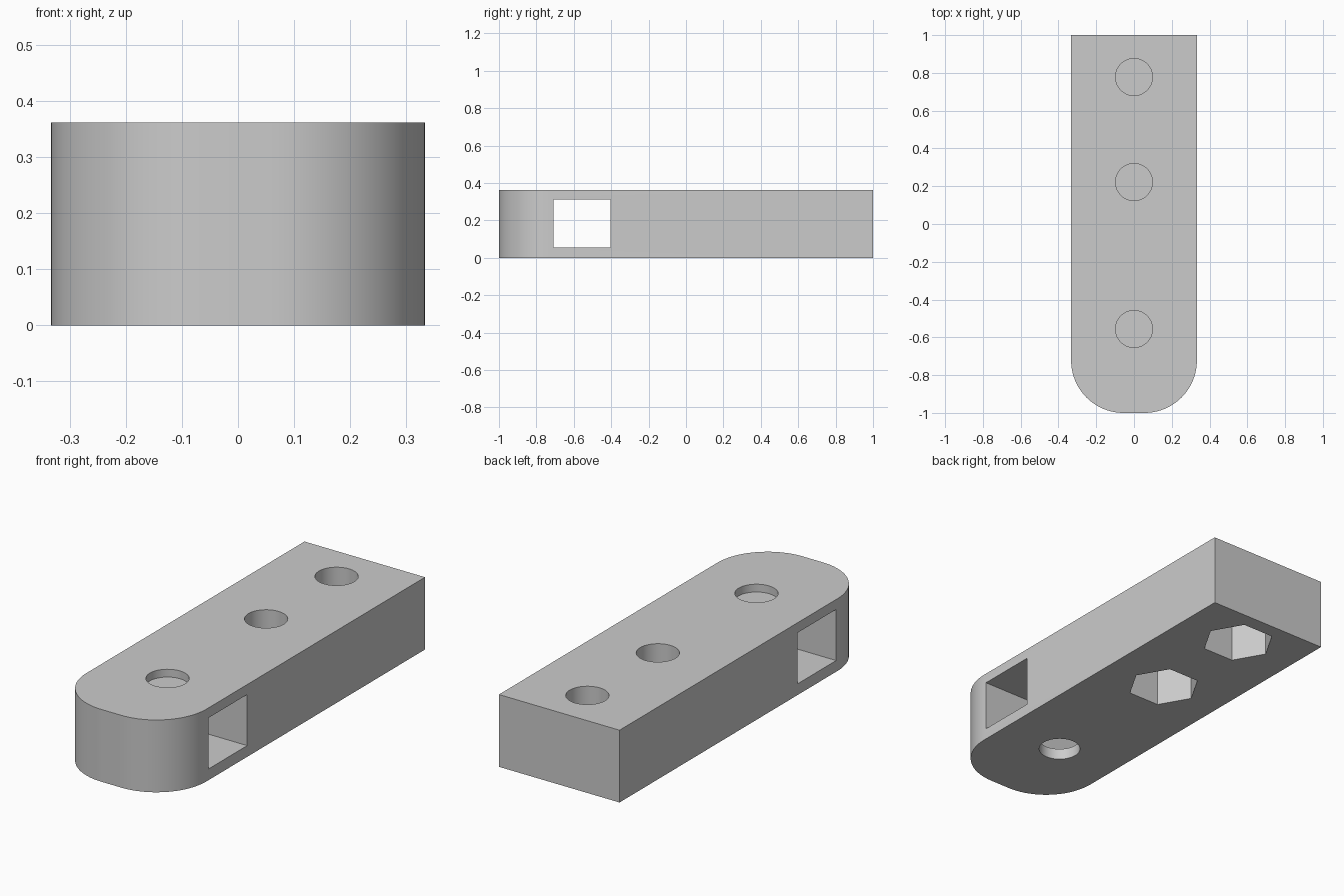
import bpy, bmesh, math

if "Cube" in bpy.data.objects:
    bpy.data.objects.remove(bpy.data.objects["Cube"])

HALF_W, HEIGHT, RADIUS = 0.333, 0.361, 0.278
SLOT_Y, SLOT_Z0, SLOT_Z1 = -0.556, 0.056, 0.311


def prism(name, pts, z0, z1):
    """Extrude a closed XY outline (counter-clockwise) from z0 to z1."""
    bm = bmesh.new()
    face = bm.faces.new([bm.verts.new((x, y, z0)) for x, y in pts])
    ext = bmesh.ops.extrude_face_region(bm, geom=[face], use_keep_orig=True)
    for v in ext["geom"]:
        if isinstance(v, bmesh.types.BMVert):
            v.co.z = z1
    bmesh.ops.recalc_face_normals(bm, faces=bm.faces)
    mesh = bpy.data.meshes.new(name)
    bm.to_mesh(mesh)
    bm.free()
    obj = bpy.data.objects.new(name, mesh)
    bpy.context.collection.objects.link(obj)
    return obj


def ring(y, r, n):
    return [(r * math.cos(2 * math.pi * i / n), y + r * math.sin(2 * math.pi * i / n))
            for i in range(n)]


# Bar body with two rounded front corners
outline = [(HALF_W, 1), (-HALF_W, 1)]
for side, start in ((-1, math.pi), (1, 1.5 * math.pi)):
    for i in range(21):
        a = start + i / 20 * math.pi / 2
        outline.append((side * (HALF_W - RADIUS) + RADIUS * math.cos(a),
                        -1 + RADIUS + RADIUS * math.sin(a)))
body = prism("bar_body", outline, 0, HEIGHT)

# Cutters: strap slot through the sides, and its blind holes above and below
cutters = [
    prism("slot_cutter", [(-0.5, SLOT_Y - 0.153), (0.5, SLOT_Y - 0.153),
                          (0.5, SLOT_Y + 0.153), (-0.5, SLOT_Y + 0.153)], SLOT_Z0, SLOT_Z1),
    prism("slot_top_hole_cutter", ring(SLOT_Y, 0.098, 48), 0.322, 0.5),
    prism("slot_bottom_hole_cutter", ring(SLOT_Y, 0.098, 48), -0.1, 0.15),
]
# Screw holes on top with hexagonal nut pockets below, thin web between
for y in (0.222, 0.778):
    cutters.append(prism("screw_hole_cutter", ring(y, 0.098, 48), 0.233, 0.5))
    cutters.append(prism("nut_pocket_cutter", ring(y, 0.172, 6), -0.1, 0.222))

for c in cutters:
    mod = body.modifiers.new(c.name, 'BOOLEAN')
    mod.operation, mod.solver, mod.object = 'DIFFERENCE', 'EXACT', c

# Bake the cuts and drop the cutters
bpy.context.view_layer.update()
cut = bpy.data.meshes.new_from_object(body.evaluated_get(bpy.context.evaluated_depsgraph_get()))
body.modifiers.clear()
body.data = cut
for c in cutters:
    bpy.data.objects.remove(c)

# Single grey colour
grey = bpy.data.materials.new("light grey")
grey.diffuse_color = (0.6, 0.6, 0.6, 1)
grey.use_nodes = True
grey.node_tree.nodes["Principled BSDF"].inputs["Base Color"].default_value = grey.diffuse_color
body.data.materials.clear()
body.data.materials.append(grey)

bpy.context.view_layer.objects.active = body
body.select_set(True)
bpy.ops.object.shade_smooth_by_angle(angle=math.radians(30))
